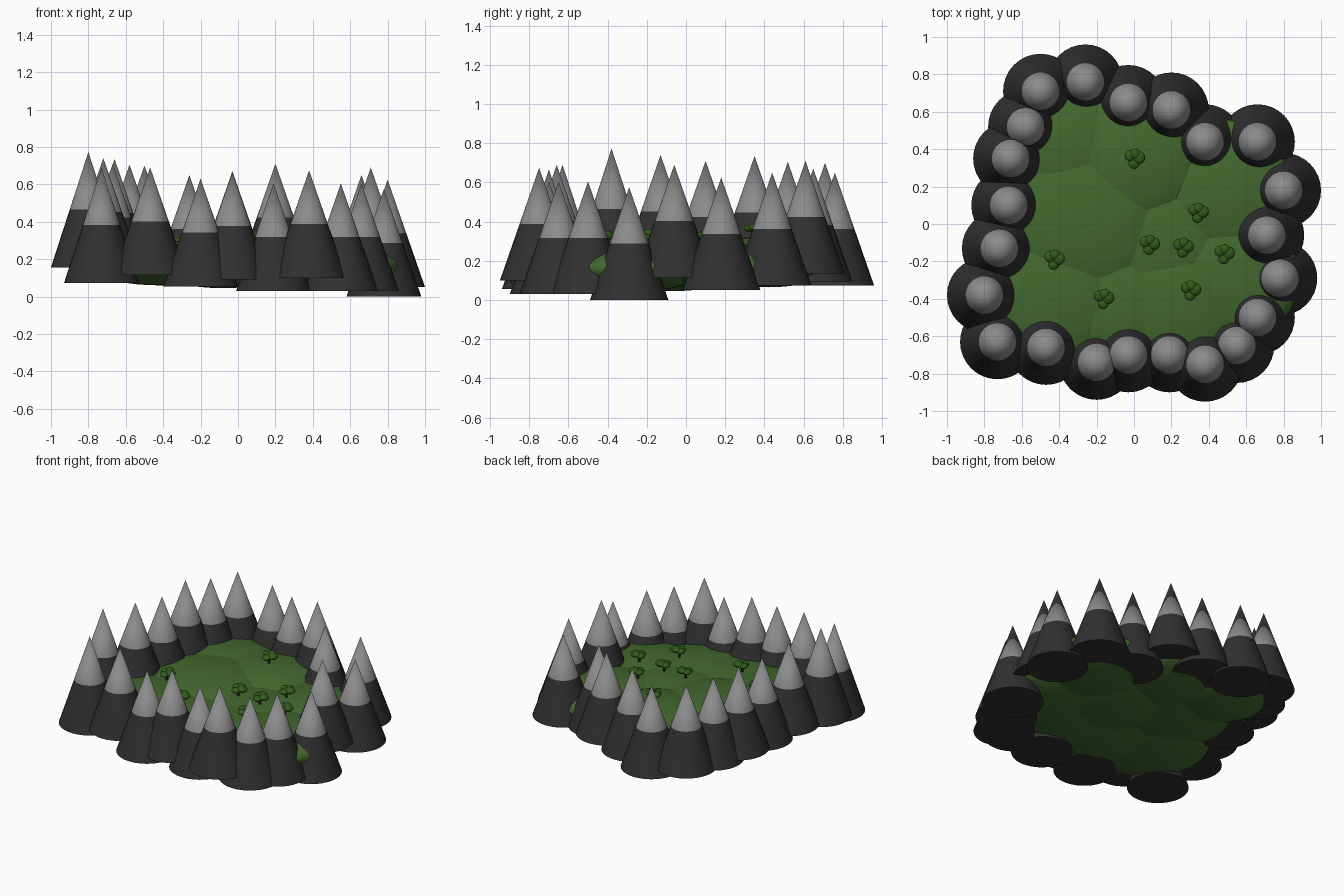
import bpy, bmesh, math
from mathutils import Matrix, Vector

if "Cube" in bpy.data.objects:
    bpy.data.objects.remove(bpy.data.objects["Cube"])


def material(name, rgb):
    m = bpy.data.materials.new(name)
    m.diffuse_color = (*rgb, 1)
    m.use_nodes = True
    m.node_tree.nodes["Principled BSDF"].inputs["Base Color"].default_value = m.diffuse_color
    return m


ROCK = material("rock", (0.03, 0.03, 0.03))
SNOW = material("peak_grey", (0.26, 0.26, 0.26))
GRASS = material("grass", (0.055, 0.14, 0.028))
LEAF = material("leaf", (0.03, 0.11, 0.01))
BARK = material("bark", (0.03, 0.02, 0.01))


def make_object(name, bm, mats):
    me = bpy.data.meshes.new(name)
    bm.to_mesh(me)
    bm.free()
    for m in mats:
        me.materials.append(m)
    ob = bpy.data.objects.new(name, me)
    bpy.context.collection.objects.link(ob)
    return ob


def add_ball(bm, centre, radii, u=16, v=10):
    bmesh.ops.create_uvsphere(
        bm, u_segments=u, v_segments=v, radius=1,
        matrix=Matrix.Translation(centre) @ Matrix.Diagonal((*radii, 1)))


def mountain(name, x, y, apex, height, radius=0.2, sides=32):
    # dark lower half and lighter upper half share one cone
    bm = bmesh.new()
    base = apex - height
    rings = []
    for r, z in ((radius, base), (radius / 2, base + height / 2)):
        rings.append([bm.verts.new((x + r * math.cos(2 * math.pi * i / sides),
                                    y + r * math.sin(2 * math.pi * i / sides), z))
                      for i in range(sides)])
    tip = bm.verts.new((x, y, apex))
    low, mid = rings
    bm.faces.new(low[::-1])
    for i in range(sides):
        j = (i + 1) % sides
        f = bm.faces.new((low[i], low[j], mid[j], mid[i]))
        g = bm.faces.new((mid[i], mid[j], tip))
        g.material_index = 1
        f.smooth = g.smooth = True
    bm.edges.ensure_lookup_table()
    for e in bm.edges:
        if e.verts[0] in low and e.verts[1] in low:
            e.smooth = False
    make_object(name, bm, (ROCK, SNOW))


# ring of mountains: x, y, apex height
PEAKS = [
    (-.50, .71, .70), (-.26, .76, .65), (-.03, .65, .67), (.20, .61, .71),
    (.38, .44, .65), (.66, .44, .65), (.80, .18, .625), (.71, -.06, .69),
    (.78, -.29, .575), (.66, -.50, .605), (.55, -.65, .605), (.38, -.75, .675),
    (.19, -.70, .605), (-.03, -.70, .665), (-.20, -.74, .63), (-.47, -.66, .69),
    (-.73, -.63, .69), (-.80, -.38, .773), (-.72, -.13, .74), (-.67, .10, .71),
    (-.66, .35, .735), (-.58, .52, .705),
]
for n, (x, y, z) in enumerate(PEAKS):
    mountain(f"mountain_{n + 1:02d}", x, y, z, 0.617 if n in (16, 17) else 0.575)

# valley floor of overlapping flattened mounds: x, y, z, radius, half thickness
MOUNDS = [
    (-.27, .04, .195, .44, .125), (0, .36, .195, .38, .125), (-.36, .42, .185, .34, .12),
    (.46, .18, .17, .38, .12), (.14, -.08, .165, .40, .12), (.50, -.28, .16, .38, .12),
    (.20, -.40, .165, .40, .12), (-.08, -.42, .165, .38, .12), (-.42, -.36, .18, .40, .12),
]
for n, (x, y, z, r, h) in enumerate(MOUNDS):
    bm = bmesh.new()
    add_ball(bm, (x, y, z), (r, r, h), 40, 20)
    for f in bm.faces:
        f.smooth = True
    make_object(f"grass_mound_{n + 1}", bm, (GRASS,))


def ground_height(x, y):
    best = 0.16
    for mx, my, mz, r, h in MOUNDS:
        d = 1 - ((x - mx) ** 2 + (y - my) ** 2) / r ** 2
        if d > 0:
            best = max(best, mz + h * math.sqrt(d))
    return best


# small trees: thin trunk with a crown of overlapping balls
TREES = [(0, .35), (.34, .06), (.08, -.11), (.26, -.125), (.48, -.16),
         (-.43, -.19), (.30, -.355), (-.165, -.40)]
LOBES = [(-.02, .015, .052, .03), (.025, .005, .05, .035),
         (.0, -.025, .046, .03), (.005, .025, .058, .028)]
for n, (x, y) in enumerate(TREES):
    g = ground_height(x, y)
    bm = bmesh.new()
    bmesh.ops.create_cone(bm, cap_ends=True, segments=10, radius1=.009, radius2=.007,
                          depth=.07, matrix=Matrix.Translation((x, y, g + .015)))
    make_object(f"tree_trunk_{n + 1}", bm, (BARK,))
    bm = bmesh.new()
    for dx, dy, dz, r in LOBES:
        add_ball(bm, Vector((x + dx, y + dy, g + dz)), (r, r, r * .6))
    for f in bm.faces:
        f.smooth = True
    make_object(f"tree_crown_{n + 1}", bm, (LEAF,))
